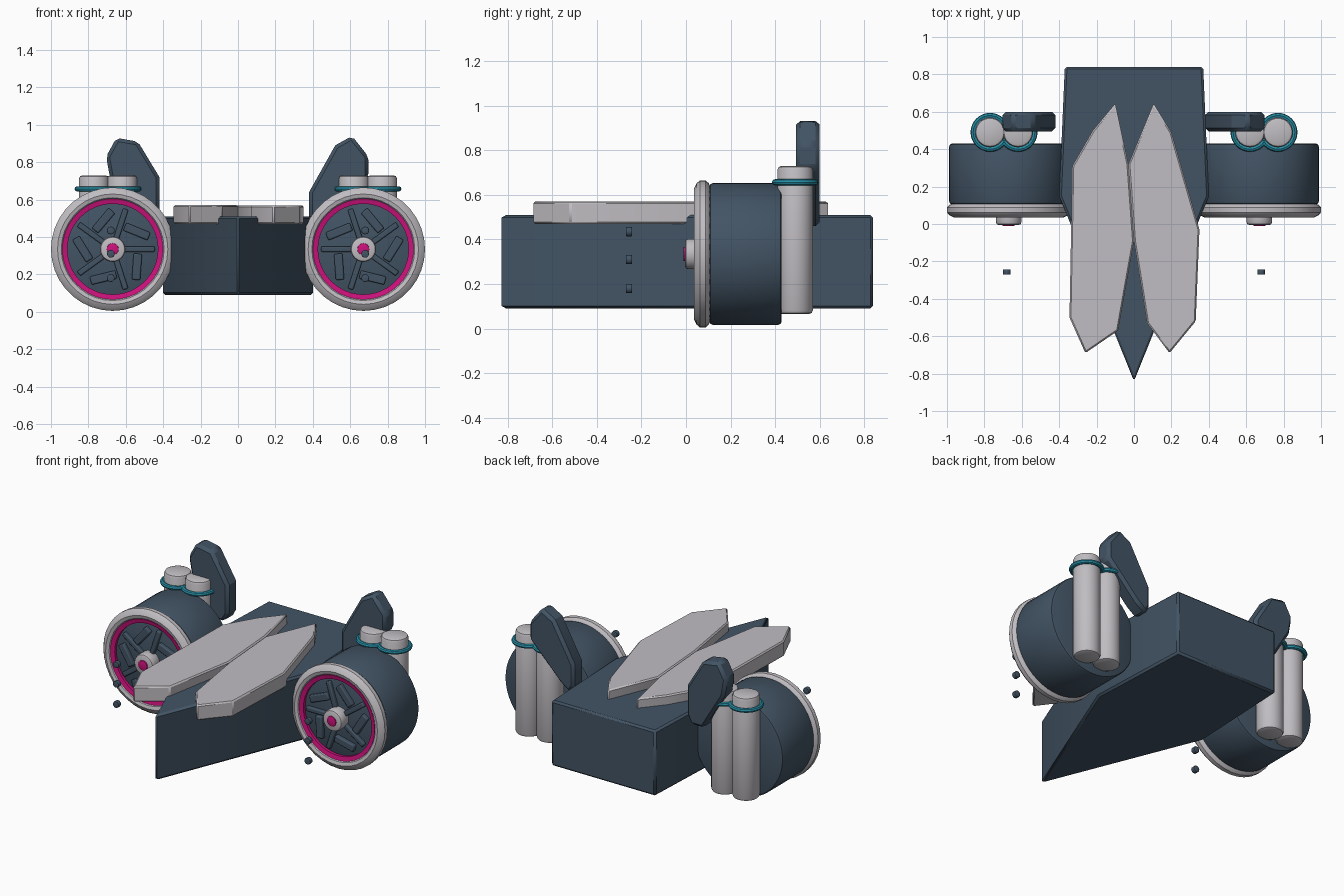
import bpy, bmesh, math
from mathutils import Matrix, Vector

cube = bpy.data.objects.get("Cube")
if cube:
    bpy.data.objects.remove(cube, do_unlink=True)


def make_material(name, rgb):
    m = bpy.data.materials.new(name)
    m.use_nodes = True
    m.diffuse_color = (*rgb, 1)
    m.node_tree.nodes["Principled BSDF"].inputs["Base Color"].default_value = (*rgb, 1)
    return m


SLATE = make_material("slate blue", (0.055, 0.088, 0.128))
GREY = make_material("light grey", (0.53, 0.51, 0.54))
PINK = make_material("magenta", (0.60, 0.006, 0.20))
TEAL = make_material("teal", (0.02, 0.27, 0.38))


def finish(name, bm, mat, bevel=0, segments=2):
    bmesh.ops.recalc_face_normals(bm, faces=bm.faces)
    mesh = bpy.data.meshes.new(name)
    bm.to_mesh(mesh)
    bm.free()
    mesh.materials.append(mat)
    ob = bpy.data.objects.new(name, mesh)
    bpy.context.collection.objects.link(ob)
    bpy.ops.object.select_all(action='DESELECT')
    ob.select_set(True)
    bpy.context.view_layer.objects.active = ob
    bpy.ops.object.shade_smooth_by_angle(angle=math.radians(30))
    if bevel:
        mod = ob.modifiers.new("soft edges", 'BEVEL')
        mod.width = bevel
        mod.segments = segments
        mod.limit_method = 'ANGLE'
        mod.angle_limit = math.radians(35)
    return ob


def prism(name, outline, lo, hi, mat, bevel, upright=False):
    """Extrude an outline along z, or along y when upright."""
    bm = bmesh.new()
    put = (lambda p, d: (p[0], d, p[1])) if upright else (lambda p, d: (p[0], p[1], d))
    face = bm.faces.new([bm.verts.new(put(p, lo)) for p in outline])
    new = bmesh.ops.extrude_face_region(bm, geom=[face])["geom"]
    shift = (0, hi - lo, 0) if upright else (0, 0, hi - lo)
    bmesh.ops.translate(bm, verts=[g for g in new if isinstance(g, bmesh.types.BMVert)], vec=shift)
    return finish(name, bm, mat, bevel, 1)


def ring(name, profile, centre, mat, closed=True, steps=36, axis='Y'):
    """Turn a profile of (radius, depth) points about the y or z axis."""
    bm = bmesh.new()
    loops = []
    for i in range(steps):
        a = 2 * math.pi * i / steps
        c, s = math.cos(a), math.sin(a)
        loops.append([bm.verts.new(Vector(centre) + Vector(
            (r * c, d, r * s) if axis == 'Y' else (r * c, r * s, d))) for r, d in profile])
    n = len(profile)
    for i in range(steps):
        a, b = loops[i], loops[(i + 1) % steps]
        for j in range(n if closed else n - 1):
            k = (j + 1) % n
            bm.faces.new((a[j], a[k], b[k], b[j]))
    if not closed:
        bm.faces.new([l[0] for l in loops])
        bm.faces.new([l[-1] for l in loops])
    return finish(name, bm, mat)


def cylinder(name, centre, radius, lo, hi, mat, chamfer, steps=36, axis='Y'):
    c = chamfer
    profile = [(radius - c, lo), (radius - c * 0.3, lo + c * 0.3), (radius, lo + c),
               (radius, hi - c), (radius - c * 0.3, hi - c * 0.3), (radius - c, hi)]
    return ring(name, profile, centre, mat, False, steps, axis)


def bar(name, centre, angle, radius, tilt, length, width, depth):
    """Flat bar on the wheel face, set at an angle around the hub."""
    bm = bmesh.new()
    bmesh.ops.create_cube(bm, size=1)
    place = (Matrix.Translation(centre) @ Matrix.Rotation(-angle, 4, 'Y')
             @ Matrix.Translation((radius, 0, 0)) @ Matrix.Rotation(-tilt, 4, 'Y')
             @ Matrix.Diagonal((length, depth, width, 1)))
    bmesh.ops.transform(bm, matrix=place, verts=bm.verts)
    return finish(name, bm, SLATE, 0.007, 2)


# Wedge hull
prism("hull", [(-0.37, 0.84), (0.37, 0.84), (0.40, 0.15), (0, -0.84), (-0.40, 0.15)],
      0.09, 0.51, SLATE, 0.012)

# Pair of leaf-shaped deck plates
prism("deck_plate_right", [(-0.10, 0.645), (-0.22, 0.50), (-0.33, 0.31), (-0.345, -0.50),
      (-0.26, -0.69), (-0.085, -0.57), (0, -0.09), (-0.03, 0.32)], 0.47, 0.57, GREY, 0.008)
prism("deck_plate_left", [(0.105, 0.645), (0.20, 0.49), (0.35, -0.03), (0.33, -0.52),
      (0.19, -0.69), (0.07, -0.53), (0, -0.09), (-0.03, 0.32)], 0.47, 0.569, GREY, 0.008)

# Tilted rear fins, slightly different on each side
prism("fin_right", [(-0.65, 0.93), (-0.535, 0.91), (-0.42, 0.72), (-0.42, 0.54), (-0.45, 0.48),
      (-0.54, 0.48), (-0.685, 0.72), (-0.705, 0.83)], 0.495, 0.60, SLATE, 0.018, True)
prism("fin_left", [(0.61, 0.94), (0.52, 0.89), (0.38, 0.64), (0.38, 0.50), (0.41, 0.45),
      (0.48, 0.50), (0.697, 0.72), (0.697, 0.83)], 0.495, 0.60, SLATE, 0.018, True)

for side, label in ((-1, "right"), (1, "left")):
    hub = (side * 0.67, 0, 0.335)

    # Wheel drum, rim and coloured ring
    cylinder("wheel_drum_" + label, hub, 0.318, 0.105, 0.43, SLATE, 0.015, 48)
    ring("wheel_rim_" + label, [(0.265, 0.055), (0.275, 0.042), (0.295, 0.036), (0.318, 0.048),
         (0.33, 0.062), (0.33, 0.088), (0.318, 0.102), (0.295, 0.112), (0.265, 0.112)], hub, GREY)
    ring("wheel_ring_" + label, [(0.242, 0.052), (0.269, 0.046), (0.269, 0.11), (0.242, 0.11)],
         hub, PINK, steps=48)
    cylinder("wheel_face_" + label, hub, 0.25, 0.07, 0.12, SLATE, 0.004)

    # Hub with a coloured cap
    cylinder("hub_" + label, hub, 0.068, -0.005, 0.08, GREY, 0.014, 24)
    cylinder("hub_cap_" + label, hub, 0.032, -0.012, 0.01, PINK, 0.003, 16)

    # Pinwheel of slanted bars and thin spokes
    for i in range(5):
        a = math.radians(108 + 72 * i)
        if side > 0:
            a = math.pi - a
        bar(f"slant_bar_{label}_{i}", hub, a, 0.16, -side * math.radians(-58), 0.14, 0.045, 0.05)
        bar(f"spoke_{label}_{i}", hub, a + side * 0.63, 0.14, 0, 0.17, 0.03, 0.044)
    for ob in bpy.context.collection.objects:
        if ob.name.startswith(("slant_bar_" + label, "spoke_" + label)):
            ob.location.y = 0.07

    # Three small pegs floating ahead of the wheel
    for i, z in enumerate((0.18, 0.31, 0.435)):
        cylinder(f"peg_{label}_{i}", (side * 0.68, 0, z), 0.021, -0.27, -0.242, SLATE, 0.004, 12)

    # Twin upright tubes with collars
    for i, x in enumerate((0.62, 0.77)):
        pos = (side * x, 0.49, 0)
        cylinder(f"tube_{label}_{i}", pos, 0.08, 0.065, 0.73, GREY, 0.018, 32, 'Z')
        collar = [(0.09 + 0.014 * math.cos(t * math.pi / 4), 0.657 + 0.014 * math.sin(t * math.pi / 4))
                  for t in range(8)]
        ring(f"collar_{label}_{i}", collar, pos, TEAL, True, 32, 'Z')
